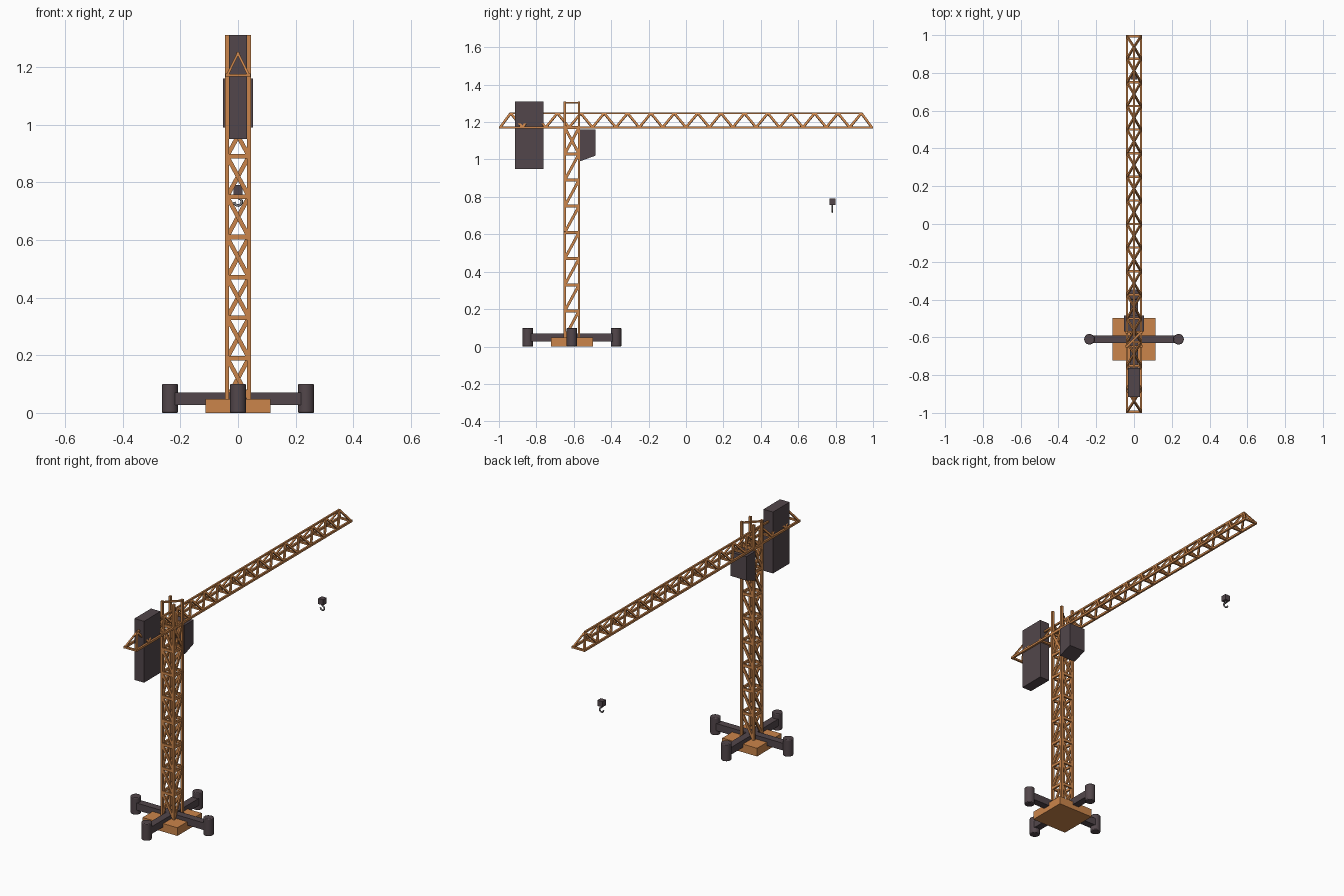
import bpy, bmesh, math
from mathutils import Vector, Matrix

cube = bpy.data.objects.get("Cube")
if cube:
    bpy.data.objects.remove(cube, do_unlink=True)


def material(name, rgb):
    m = bpy.data.materials.new(name)
    m.use_nodes = True
    m.diffuse_color = (*rgb, 1)
    m.node_tree.nodes["Principled BSDF"].inputs["Base Color"].default_value = (*rgb, 1)
    return m


ORANGE = material("crane orange", (0.6, 0.235, 0.07))
DARK = material("dark plum grey", (0.085, 0.062, 0.07))
STEEL = material("hook steel", (0.25, 0.24, 0.25))


def finish(name, bm, mat):
    bmesh.ops.recalc_face_normals(bm, faces=bm.faces)
    mesh = bpy.data.meshes.new(name)
    bm.to_mesh(mesh)
    bm.free()
    mesh.materials.append(mat)
    obj = bpy.data.objects.new(name, mesh)
    bpy.context.collection.objects.link(obj)
    return obj


def bar(bm, a, b, width, depth, normal):
    """Straight bar from a to b; depth is measured along the normal."""
    a, b = Vector(a), Vector(b)
    along = (b - a).normalized()
    side = along.cross(Vector(normal)).normalized()
    out = side.cross(along)
    frame = Matrix((side * width, out * depth, b - a)).transposed().to_4x4()
    bmesh.ops.create_cube(bm, size=1, matrix=Matrix.Translation((a + b) / 2) @ frame)


def box(name, lo, hi, mat):
    bm = bmesh.new()
    lo, hi = Vector(lo), Vector(hi)
    size = Matrix.Diagonal((hi - lo).to_4d())
    size[3][3] = 1
    bmesh.ops.create_cube(bm, size=1, matrix=Matrix.Translation((lo + hi) / 2) @ size)
    return finish(name, bm, mat)


MY = -0.61      # mast centre along y
H = 0.038       # mast half width to leg centres
CELL = 0.14
Z0 = 0.05

# Mast: four legs, rings of bars and one brace per face and cell
bm = bmesh.new()
for sx in (-1, 1):
    for sy in (-1, 1):
        x, y = sx * H, MY + sy * H
        bar(bm, (x, y, Z0 - 0.01), (x, y, 1.31), 0.013, 0.013, (1, 0, 0))
for k in range(9):
    low, high = Z0 + k * CELL, Z0 + (k + 1) * CELL
    z = min(low, 1.302)
    for s in (-1, 1):
        if k:
            bar(bm, (-H, MY + s * H, z), (H, MY + s * H, z), 0.016, 0.01, (0, 1, 0))
            bar(bm, (s * H, MY - H, z), (s * H, MY + H, z), 0.016, 0.01, (1, 0, 0))
        bar(bm, (-s * H, MY + s * H, low), (s * H, MY + s * H, high),
            0.015, 0.009, (0, 1, 0)) if k < 8 else None
        if k < 8:
            bar(bm, (s * H, MY - H, low), (s * H, MY + H, high), 0.015, 0.009, (1, 0, 0))
        if k == 7:
            bar(bm, (s * H, MY + H, low), (s * H, MY - H, high), 0.015, 0.009, (1, 0, 0))
bar(bm, (-H, MY - H, 1.302), (H, MY + H, 1.302), 0.012, 0.008, (0, 0, 1))
finish("mast", bm, ORANGE)

# Jib: triangular truss with zigzag sides
bm = bmesh.new()
JX, LOW, TOP, STEP = 0.037, 1.171, 1.247, 0.125
for s in (-1, 1):
    bar(bm, (s * JX, -1, LOW), (s * JX, 1, LOW), 0.011, 0.012, (0, 0, 1))
bar(bm, (0, -0.94, TOP), (0, 0.94, TOP), 0.01, 0.01, (0, 0, 1))
for i in range(17):
    y = max(-0.994, min(0.994, -1 + i * STEP))
    bar(bm, (-JX, y, LOW), (JX, y, LOW), 0.012, 0.01, (0, 0, 1))
    if i < 16:
        peak = (0, -1 + (i + 0.5) * STEP, TOP)
        for s in (-1, 1):
            for end in (i, i + 1):
                foot = (s * JX, max(-0.994, min(0.994, -1 + end * STEP)), LOW)
                bar(bm, foot, peak, 0.012, 0.008, (s * 2, 0, 1))
finish("jib", bm, ORANGE)

# Counterweight and base plate
box("counterweight", (-0.031, -0.915, 0.95), (0.031, -0.762, 1.31), DARK)
box("base_plate", (-0.113, MY - 0.113, 0), (0.113, MY + 0.113, 0.048), ORANGE)

# Cab: side profile with a sloping floor, extruded across
bm = bmesh.new()
profile = [(-0.568, 0.99), (-0.485, 1.02), (-0.485, 1.16), (-0.568, 1.16)]
face = bm.faces.new([bm.verts.new((-0.052, y, z)) for y, z in profile])
ext = bmesh.ops.extrude_face_region(bm, geom=[face])
bmesh.ops.translate(bm, vec=(0.104, 0, 0),
                    verts=[v for v in ext["geom"] if isinstance(v, bmesh.types.BMVert)])
finish("cab", bm, DARK)

# Outrigger arms in a cross, with a round foot at each end
R = 0.236
box("outrigger_across", (-R, MY - 0.021, 0.028), (R, MY + 0.021, 0.07), DARK)
box("outrigger_along", (-0.021, MY - R, 0.028), (0.021, MY + R, 0.07), DARK)
for i, name in enumerate(("left", "back", "right", "front")):
    a = i * math.pi / 2
    bpy.ops.mesh.primitive_cylinder_add(
        vertices=24, radius=0.028, depth=0.1,
        location=(R * math.cos(a), MY + R * math.sin(a), 0.05))
    foot = bpy.context.object
    foot.name = "outrigger_foot_" + name
    foot.data.materials.append(DARK)
    bevel = foot.modifiers.new("rim", "BEVEL")
    bevel.width = 0.004
    bevel.segments = 2
    bpy.ops.object.shade_smooth_by_angle(angle=math.radians(40))

# Hook block and curved hook
HY = 0.782
box("hook_block", (-0.016, HY - 0.016, 0.757), (0.016, HY + 0.016, 0.79), DARK)
curve = bpy.data.curves.new("hook", "CURVE")
curve.dimensions = "3D"
curve.bevel_depth = 0.0045
curve.bevel_resolution = 2
curve.use_fill_caps = True
points = [(0, 0.76), (0, 0.746)]
for i in range(9):
    a = math.radians(80 - i * 32)
    points.append((0.013 * math.cos(a), 0.732 + 0.013 * math.sin(a)))
spline = curve.splines.new("POLY")
spline.points.add(len(points) - 1)
for p, (x, z) in zip(spline.points, points):
    p.co = (x, HY, z, 1)
curve.materials.append(STEEL)
bpy.context.collection.objects.link(bpy.data.objects.new("hook", curve))
